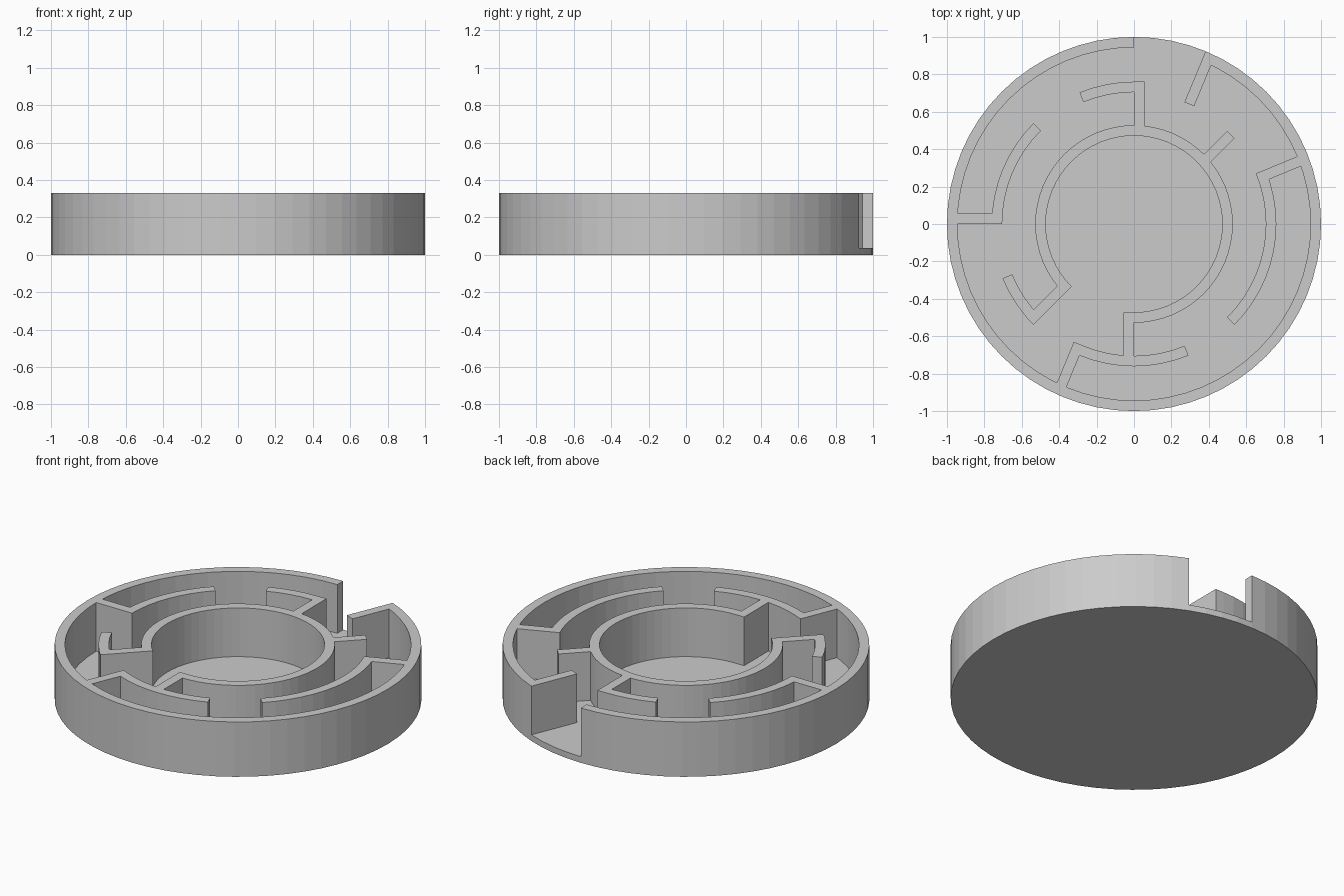
import bpy
import bmesh
from math import radians, sin, cos
from mathutils import Vector

HEIGHT, FLOOR, WALL = 0.33, 0.037, 0.056
INNER, MIDDLE, OUTER = 0.472, 0.705, 0.944
STEP = 360 / 64

cube = bpy.data.objects.get("Cube")
if cube:
    bpy.data.objects.remove(cube, do_unlink=True)

grey = bpy.data.materials.new("light_grey")
grey.use_nodes = True
colour = (0.6, 0.6, 0.6, 1)
grey.diffuse_color = colour
grey.node_tree.nodes["Principled BSDF"].inputs["Base Color"].default_value = colour


def polar(radius, angle):
    a = radians(angle)
    return Vector((radius * cos(a), radius * sin(a)))


def prism(name, outline, bottom, top):
    """Extrude a flat outline straight up."""
    bm = bmesh.new()
    face = bm.faces.new([bm.verts.new((p.x, p.y, bottom)) for p in outline])
    new = bmesh.ops.extrude_face_region(bm, geom=[face])["geom"]
    for v in new:
        if isinstance(v, bmesh.types.BMVert):
            v.co.z = top
    bmesh.ops.recalc_face_normals(bm, faces=bm.faces)
    mesh = bpy.data.meshes.new(name)
    bm.to_mesh(mesh)
    bm.free()
    mesh.materials.append(grey)
    obj = bpy.data.objects.new(name, mesh)
    bpy.context.scene.collection.objects.link(obj)
    return obj


def curved_wall(name, radius, start, end):
    count = round((end - start) / STEP)
    angles = [start + i * STEP for i in range(count + 1)]
    outline = [polar(radius + WALL, a) for a in angles]
    outline += [polar(radius, a) for a in reversed(angles)]
    return prism(name, outline, FLOOR / 2, HEIGHT)


def straight_wall(name, angle, start, end):
    # The wall thickens to the clockwise side of its radial line
    side = polar(WALL, angle - 90)
    a, b = polar(start, angle), polar(end, angle)
    return prism(name, [a, a + side, b + side, b], FLOOR / 2, HEIGHT)


# Floor disc
maze = prism("maze", [polar(1, i * STEP) for i in range(64)], 0, FLOOR)

# Concentric walls, each with its opening
walls = [
    curved_wall("outer_ring", OUTER, 90, 427.5),
    curved_wall("inner_ring", INNER, 270, 585),
]
for i, (start, end) in enumerate([(90, 112.5), (135, 180), (202.5, 225),
                                  (247.5, 292.5), (315, 382.5)]):
    walls.append(curved_wall(f"middle_arc_{i + 1}", MIDDLE, start, end))

# Radial walls: inner ones join the inner ring, outer ones the outer ring
for angle, end in [(90, MIDDLE + WALL), (225, MIDDLE + WALL),
                   (270, MIDDLE + WALL / 2), (45, MIDDLE)]:
    walls.append(straight_wall(f"inner_spoke_{angle}", angle, INNER, end))
for angle in (22.5, 67.5, 180, 247.5):
    walls.append(straight_wall(f"outer_spoke_{int(angle)}", angle, MIDDLE, OUTER + WALL / 2))

# Fuse the walls and floor into one solid
helpers = bpy.data.collections.new("wall_helpers")
bpy.context.scene.collection.children.link(helpers)
for wall in walls:
    bpy.context.scene.collection.objects.unlink(wall)
    helpers.objects.link(wall)
fuse = maze.modifiers.new("fuse_walls", "BOOLEAN")
fuse.operation = "UNION"
fuse.solver = "EXACT"
fuse.operand_type = "COLLECTION"
fuse.collection = helpers
fuse.use_self = True
bpy.context.view_layer.objects.active = maze
maze.select_set(True)
bpy.ops.object.modifier_apply(modifier=fuse.name)
for wall in walls:
    bpy.data.objects.remove(wall, do_unlink=True)
bpy.data.collections.remove(helpers)
